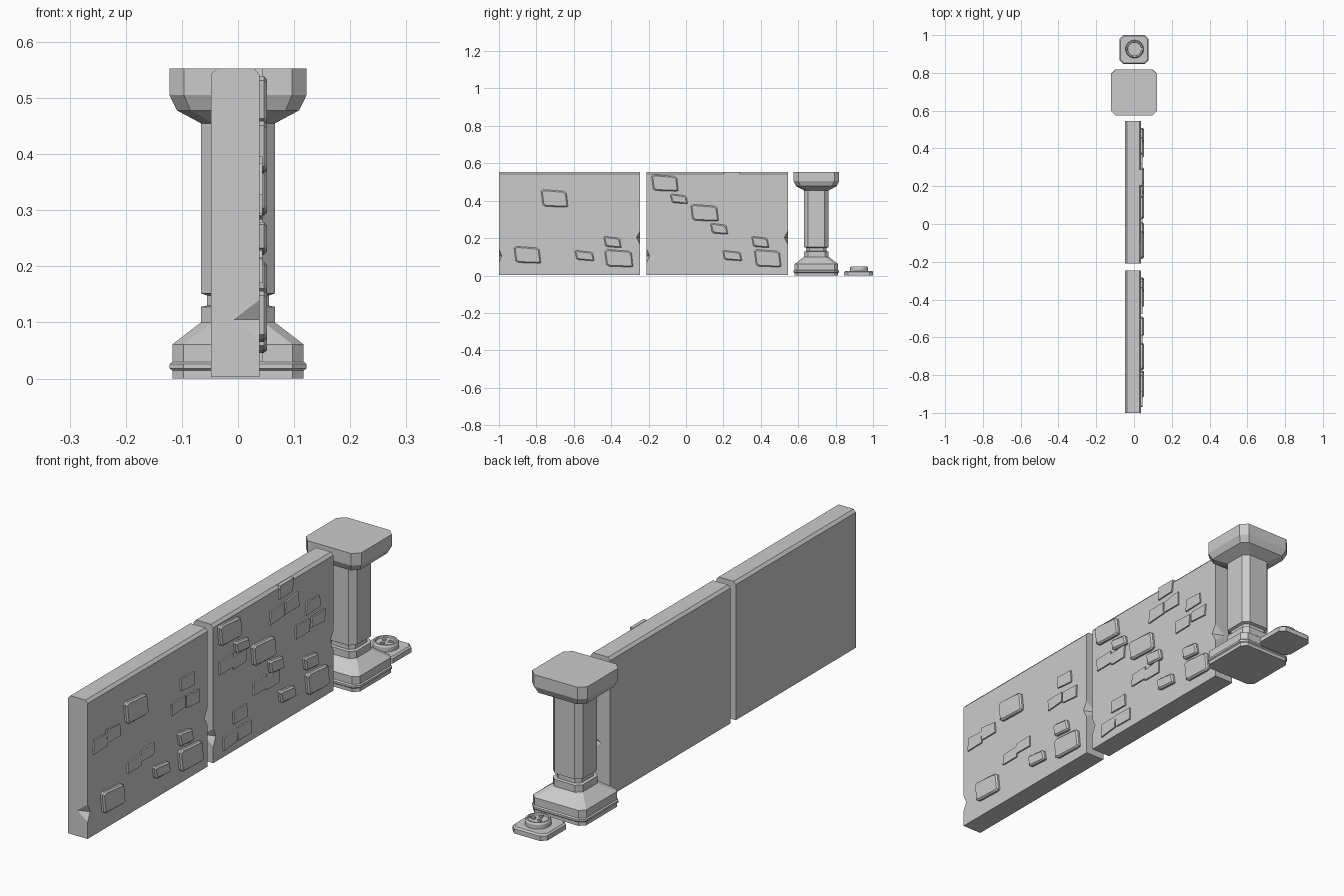
import bpy, bmesh, math, random
from mathutils import Vector

if "Cube" in bpy.data.objects:
    bpy.data.objects.remove(bpy.data.objects["Cube"])

random.seed(4)
stone = bpy.data.materials.new("plain grey stone")
stone.diffuse_color = (0.6, 0.6, 0.6, 1)
stone.use_nodes = True
stone.node_tree.nodes["Principled BSDF"].inputs["Base Color"].default_value = stone.diffuse_color


def finish(name, bm):
    bmesh.ops.recalc_face_normals(bm, faces=bm.faces)
    me = bpy.data.meshes.new(name)
    bm.to_mesh(me)
    bm.free()
    ob = bpy.data.objects.new(name, me)
    bpy.context.collection.objects.link(ob)
    me.materials.append(stone)
    return ob


def loft(bm, rings, cap=True):
    """Skin a list of equal-length point rings, closing both ends."""
    rows = [[bm.verts.new(p) for p in r] for r in rings]
    n = len(rows[0])
    for a, b in zip(rows, rows[1:]):
        for i in range(n):
            bm.faces.new((a[i], a[(i + 1) % n], b[(i + 1) % n], b[i]))
    if cap:
        bm.faces.new(rows[0])
        bm.faces.new(rows[-1])


def cut_square(cx, cy, z, h, c):
    """Square ring with chamfered corners."""
    k = h - c
    pts = [(h, -k), (h, k), (k, h), (-k, h), (-h, k), (-h, -k), (-k, -h), (k, -h)]
    return [(cx + x, cy + y, z) for x, y in pts]


# Pillar: chamfered square sections (z, half width, corner cut)
PY = 0.697
bm = bmesh.new()
sections = [(0, .117, .02), (.014, .117, .02), (.016, .119, .022), (.018, .122, .025),
            (.026, .122, .025), (.030, .117, .02), (.061, .117, .02), (.1, .066, .02),
            (.128, .066, .02), (.13, .055, .018), (.148, .055, .018), (.152, .066, .022),
            (.455, .066, .022), (.478, .109, .024), (.505, .122, .026), (.553, .122, .026)]
loft(bm, [cut_square(0, PY, *s) for s in sections])
finish("pillar", bm)


# Wall panels with chamfered top edges and chipped ends
def wall(name, y0, y1):
    prof = [(-.048, .003), (.038, .003), (.038, .542), (.028, .553), (-.038, .553), (-.048, .542)]
    bm = bmesh.new()
    loft(bm, [[(x, y, z) for x, z in prof] for y in (y0, y1)])
    ob = finish(name, bm)
    for y, z, r in ((y0, .105, (.046, .016, .035)), (y1, .203, (.046, .02, .037))):
        bm = bmesh.new()
        mid = [(.038 + r[0] * a, y + r[1] * b, z) for a, b in ((1, 0), (0, 1), (-1, 0), (0, -1))]
        m = [bm.verts.new(p) for p in mid]
        for s in (-1, 1):
            tip = bm.verts.new((.038, y, z + s * r[2]))
            for i in range(4):
                bm.faces.new((m[i], m[(i + 1) % 4], tip))
        cutter = finish("chip_cutter", bm)
        cutter.hide_render = True
        mod = ob.modifiers.new("chip", 'BOOLEAN')
        mod.operation, mod.solver, mod.object = 'DIFFERENCE', 'EXACT', cutter
    # Bake the chips, then drop the cutters
    me = bpy.data.meshes.new_from_object(ob.evaluated_get(bpy.context.evaluated_depsgraph_get()))
    cutters = [mod.object for mod in ob.modifiers]
    ob.modifiers.clear()
    ob.data = me
    for c in cutters:
        bpy.data.objects.remove(c)


wall("front_wall", -1.0, -.245)
wall("rear_wall", -.21, .545)


# Raised stones: cut-corner slabs with a bevelled face
def raised_stone(bm, y0, y1, z0, z1):
    cy, cz, hy, hz = (y0 + y1) / 2, (z0 + z1) / 2, (y1 - y0) / 2, (z1 - z0) / 2
    c, lean = .2, .005
    shape = [(1, -1 + c), (1, 1 - c), (1 - c, 1), (-1 + c, 1), (-1, 1 - c), (-1, -1 + c),
             (-1 + c, -1), (1 - c, -.9)]

    def ring(x, inset):
        return [(x, cy + a * (hy - inset) - b * lean, cz + b * (hz - inset) - a * lean)
                for a, b in shape]
    loft(bm, [ring(.03, 0), ring(.046, 0), ring(.052, .006)])


bm = bmesh.new()
for s in [(-.18, -.045, .45, .535), (-.08, .005, .385, .432), (.03, .17, .29, .376),
          (.135, .22, .222, .275), (.355, .44, .15, .205), (.20, .295, .08, .13),
          (.37, .505, .045, .135), (-.77, -.635, .365, .455), (-.915, -.78, .065, .152),
          (-.59, -.495, .08, .13), (-.435, -.35, .15, .205), (-.43, -.287, .045, .135)]:
    raised_stone(bm, *s)
finish("raised_stones", bm)

# Thin brick faces: slightly crooked flat slabs (centre y, centre z)
bm = bmesh.new()
for cy, cz in [(-.925, .357), (-.843, .367), (-.378, .391), (-.435, .322), (-.347, .31),
               (-.711, .195), (-.63, .208), (-.133, .369), (-.05, .36), (.244, .523),
               (.187, .445), (.281, .454), (.413, .40), (.35, .329), (.445, .329),
               (.08, .203), (.162, .197), (-.05, .136), (-.108, .058), (-.02, .06)]:
    q = [(cy + a * .042 + random.uniform(-.004, .004), cz + b * .024 + random.uniform(-.006, .006))
         for a, b in ((-1, -1), (1, -1), (1, 1), (-1, 1))]
    loft(bm, [[(x, y, z) for y, z in q] for x in (.03, .044)])
finish("thin_bricks", bm)

# Floor plate with a bevelled top edge
DY = .923
bm = bmesh.new()
loft(bm, [cut_square(0, DY, *s) for s in ((0, .077, .02), (.019, .077, .02), (.025, .071, .018))])
finish("floor_plate", bm)


# Round button: raised rim around a sunken face
def circle(r, z, n=24):
    return [(.003 + r * math.cos(2 * math.pi * i / n), .926 + r * math.sin(2 * math.pi * i / n), z)
            for i in range(n)]


bm = bmesh.new()
loft(bm, [circle(*s) for s in ((.048, .02), (.048, .042), (.044, .049), (.038, .049), (.036, .043))])
finish("round_button", bm)

# Small raised wedges on the button
bm = bmesh.new()
for ang, r in ((20, .019), (140, .02), (260, .019)):
    a = math.radians(ang)
    c = Vector((.003 + r * math.cos(a), .926 + r * math.sin(a), 0))
    tri = [c + Vector((math.cos(a + t), math.sin(a + t), 0)) * .011 for t in (0, 2.1, 3.6)]
    loft(bm, [[(p.x, p.y, z) for p in tri] for z in (.04, .049)])
finish("button_wedges", bm)
